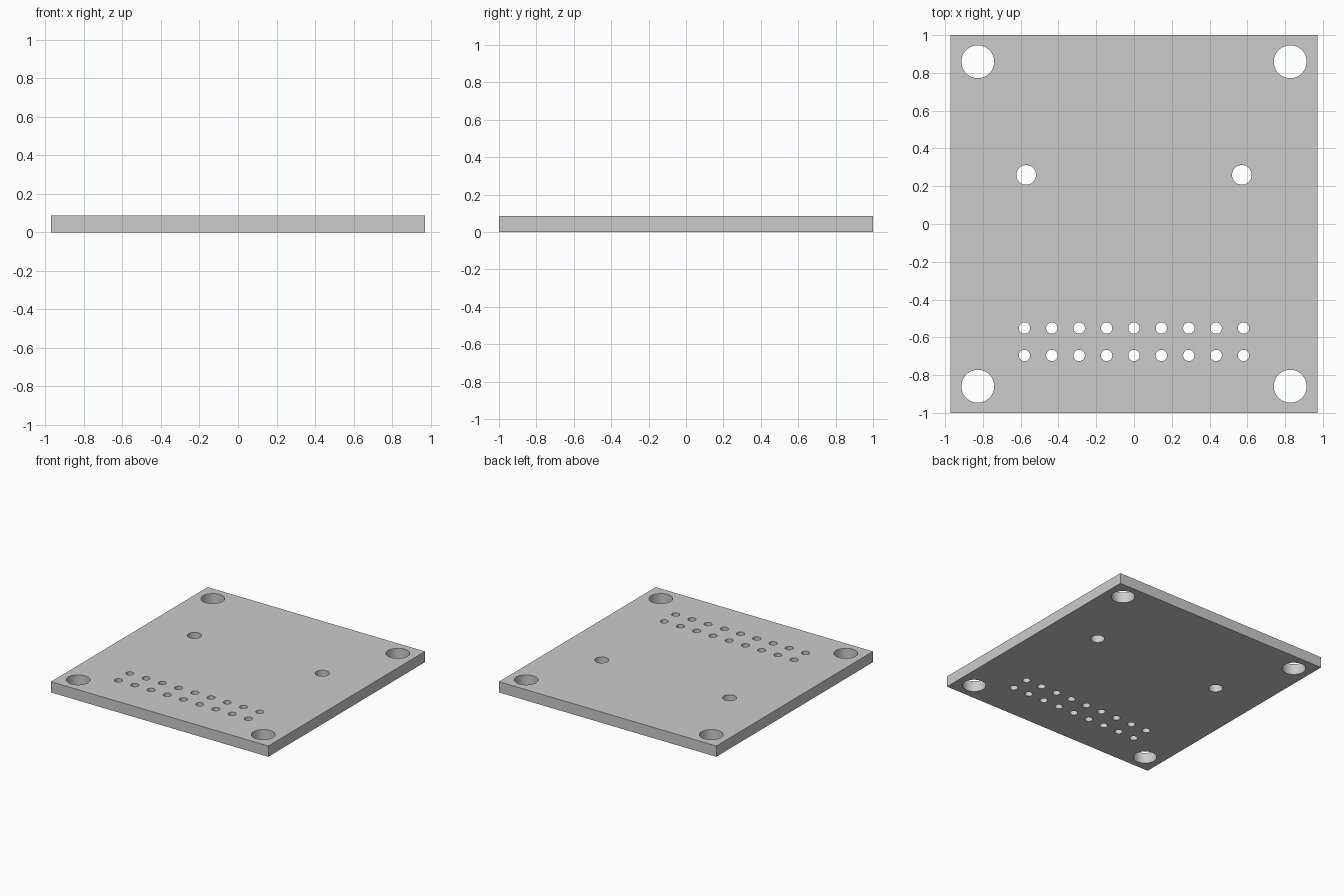
import bpy, bmesh, math
from mathutils import Matrix

if "Cube" in bpy.data.objects:
    bpy.data.objects.remove(bpy.data.objects["Cube"])

T = 0.087  # plate thickness


def make_object(name, bm):
    mesh = bpy.data.meshes.new(name)
    bm.to_mesh(mesh)
    bm.free()
    obj = bpy.data.objects.new(name, mesh)
    bpy.context.collection.objects.link(obj)
    return obj


# Flat rectangular plate
bm = bmesh.new()
bmesh.ops.create_cube(bm, size=1, matrix=Matrix.Translation((0, 0, T / 2))
                      @ Matrix.Diagonal((1.942, 2, T, 1)))
plate = make_object("mounting_plate", bm)

# Hole layout: (x, y, radius)
holes = [(sx * 0.827, sy * 0.859, 0.087) for sx in (-1, 1) for sy in (-1, 1)]  # corners
holes += [(sx * 0.571, 0.26, 0.052) for sx in (-1, 1)]                         # pegs
holes += [(i * 0.145, y, 0.03) for i in range(-4, 5) for y in (-0.551, -0.696)]  # pin rows

# All drills in one cutter
bm = bmesh.new()
for x, y, r in holes:
    bmesh.ops.create_cone(bm, cap_ends=True, segments=48, radius1=r, radius2=r,
                          depth=T * 3, matrix=Matrix.Translation((x, y, T / 2)))
cutter = make_object("hole_cutter", bm)
cutter.hide_render = True

# Cut the through holes
cut = plate.modifiers.new("holes", 'BOOLEAN')
cut.operation = 'DIFFERENCE'
cut.solver = 'EXACT'
cut.object = cutter
bpy.context.view_layer.objects.active = plate
plate.select_set(True)
bpy.ops.object.modifier_apply(modifier=cut.name)
bpy.data.objects.remove(cutter)

# Smooth hole walls, sharp rims
bpy.ops.object.shade_smooth_by_angle(angle=math.radians(30))
